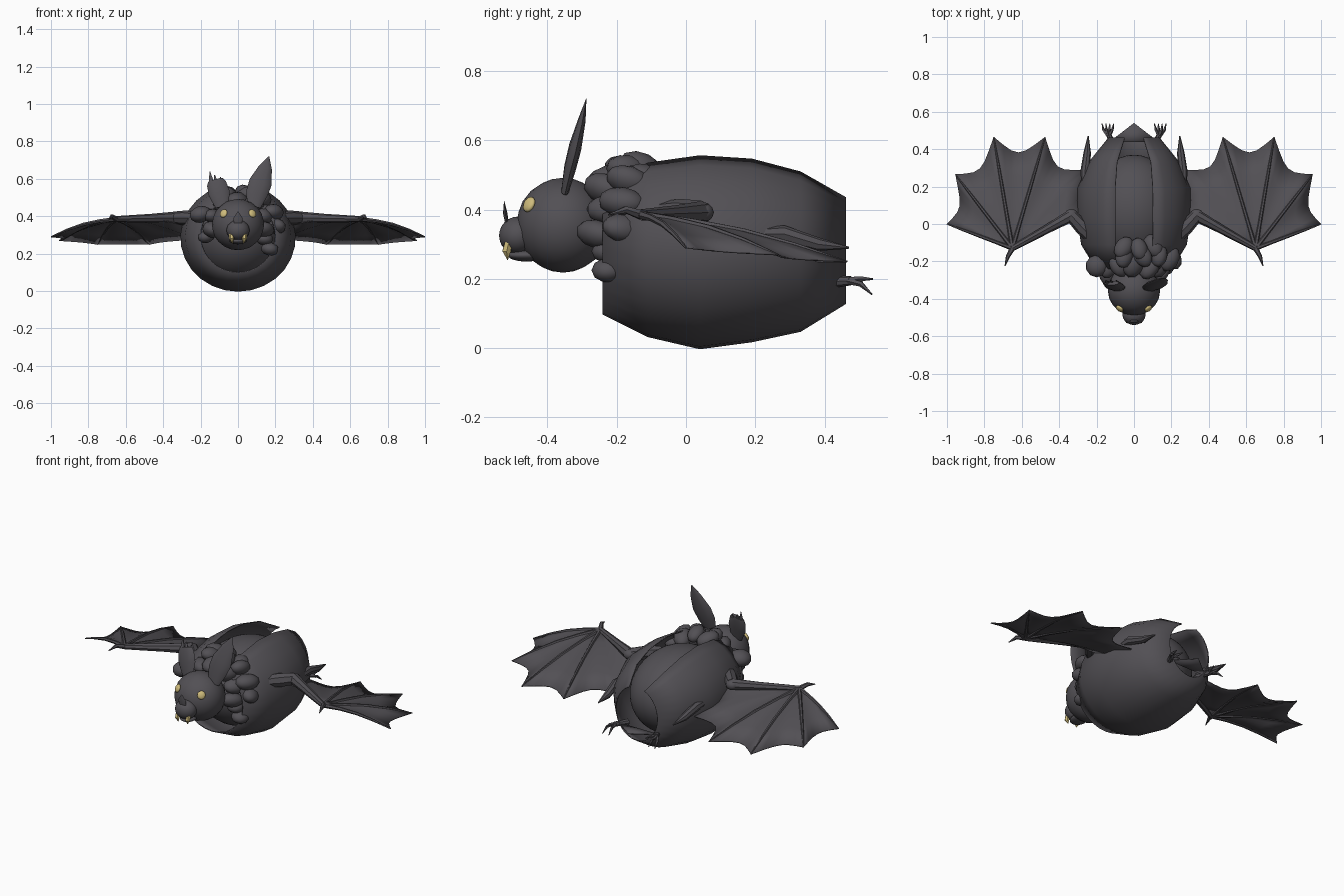
import bpy, bmesh, math, random
from mathutils import Vector

random.seed(4)
if "Cube" in bpy.data.objects:
    bpy.data.objects.remove(bpy.data.objects["Cube"])


def material(name, colour):
    mat = bpy.data.materials.new(name)
    mat.use_nodes = True
    mat.diffuse_color = (*colour, 1)
    bsdf = mat.node_tree.nodes["Principled BSDF"]
    bsdf.inputs["Base Color"].default_value = (*colour, 1)
    return mat


HIDE = material("charcoal hide", (.085, .08, .09))
CREAM = material("pale yellow", (.62, .5, .2))


def finish(bm, name, mat=HIDE, angle=40):
    bmesh.ops.recalc_face_normals(bm, faces=bm.faces)
    mesh = bpy.data.meshes.new(name)
    bm.to_mesh(mesh)
    bm.free()
    mesh.materials.append(mat)
    obj = bpy.data.objects.new(name, mesh)
    bpy.context.collection.objects.link(obj)
    bpy.ops.object.select_all(action="DESELECT")
    bpy.context.view_layer.objects.active = obj
    obj.select_set(True)
    bpy.ops.object.shade_smooth_by_angle(angle=math.radians(angle))
    return obj


def thicken(obj, amount):
    mod = obj.modifiers.new("thickness", "SOLIDIFY")
    mod.thickness = amount
    mod.offset = 0


def blob(name, centre, size, mat=HIDE, detail=3, turn=(0, 0, 0)):
    bm = bmesh.new()
    bmesh.ops.create_icosphere(bm, subdivisions=detail, radius=1)
    obj = finish(bm, name, mat)
    obj.location, obj.scale, obj.rotation_euler = centre, size, turn
    return obj


def limb(name, points, radii, flat=1, sides=8, mat=HIDE):
    """Tapered tube through the points, optionally flattened."""
    pts = [Vector(p) for p in points]
    span = (pts[-1] - pts[0]).normalized()
    ref = Vector((0, 0, 1)) if abs(span.z) < .8 else Vector((0, 1, 0))
    bm = bmesh.new()
    rings = []
    for i, (p, r) in enumerate(zip(pts, radii)):
        along = (pts[min(i + 1, len(pts) - 1)] - pts[max(i - 1, 0)]).normalized()
        u = along.cross(ref).normalized()
        v = along.cross(u)
        ring = []
        for k in range(sides):
            a = math.tau * k / sides
            ring.append(bm.verts.new(p + r * (u * math.cos(a) + v * flat * math.sin(a))))
        rings.append(ring)
    for a, b in zip(rings, rings[1:]):
        for k in range(sides):
            n = (k + 1) % sides
            bm.faces.new((a[k], a[n], b[n], b[k]))
    bm.faces.new(rings[0])
    bm.faces.new(rings[-1])
    return finish(bm, name, mat)


# Outer body shell, open at both ends and slit along the back
def body_shell():
    # y, half width, bottom, top, half width of the slit
    sections = [(-.24, .2, .1, .49, .09), (-.11, .28, .035, .55, .1), (.04, .305, 0, .57, .1),
                (.19, .3, .02, .56, .1), (.33, .24, .05, .525, .09), (.46, .135, .13, .445, .05)]
    bm = bmesh.new()
    rows, count = [], 24
    for y, width, low, high, gap in sections:
        start = math.asin(gap / width)
        row = []
        for k in range(count + 1):
            a = start + (math.tau - 2 * start) * k / count
            z = (low + high) / 2 + (high - low) / 2 * math.cos(a)
            row.append(bm.verts.new((width * math.sin(a), y, z)))
        rows.append(row)
    for a, b in zip(rows, rows[1:]):
        for k in range(count):
            bm.faces.new((a[k], a[k + 1], b[k + 1], b[k]))
    thicken(finish(bm, "body_shell"), .006)


body_shell()
blob("inner_body", (0, .07, .285), (.24, .3, .24), detail=4)

# Tail membrane
bm = bmesh.new()
bm.faces.new([bm.verts.new(p) for p in [(-.13, .44, .19), (.13, .44, .19), (0, .54, .2)]])
thicken(finish(bm, "tail_membrane"), .006)

# Head, muzzle and nose
blob("head", (0, -.355, .355), (.14, .135, .137))
blob("muzzle", (0, -.485, .325), (.062, .055, .055))
blob("lower_jaw", (0, -.46, .268), (.045, .055, .018))
limb("nose_leaf", [(0, -.515, .35), (0, -.522, .39), (0, -.525, .425)], [.02, .025, .002], flat=.25)

# Fur collar: chunky overlapping tufts, thicker on the left
def fur_row(y, rx, rz, first, last, count):
    for k in range(count):
        a = math.radians(first + (last - first) * k / (count - 1))
        x, z = rx * math.cos(a), .36 + rz * math.sin(a)
        s = random.uniform(.9, 1.2)
        blob("fur_tuft", (x, y + random.uniform(-.015, .015) + .02 * math.sin(a), z),
             (.05 * s, .068 * s, .042 * s), detail=2,
             turn=(random.uniform(-.4, .1), random.uniform(-.6, .6), random.uniform(-.6, .6)))


fur_row(-.24, .145, .12, -15, 195, 7)
fur_row(-.19, .205, .16, -5, 105, 5)
fur_row(-.14, .16, .17, 50, 110, 3)
for x, z, size in [(.17, .225, .048), (.14, .28, .048), (-.17, .29, .045), (-.2, .41, .06)]:
    blob("side_tuft", (x, -.225, z), (size, size, size * .75), detail=2, turn=(0, x, 0))

# Ears: one whole, one torn
limb("left_ear", [(.085, -.35, .45), (.1, -.335, .52), (.12, -.32, .58), (.147, -.3, .66), (.165, -.288, .72)],
     [.036, .058, .061, .036, .002], flat=.3, sides=10)
limb("right_ear", [(-.085, -.35, .45), (-.1, -.335, .52), (-.115, -.32, .575), (-.12, -.315, .595)],
     [.035, .057, .052, .04], flat=.3, sides=10)
for x, top in [(-.15, .64), (-.125, .62), (-.095, .61)]:
    limb("torn_ear_point", [(x + .01, -.318, .57), (x, -.3, top)], [.018, .002], flat=.4, sides=5)


def wing(s, side):
    def at(x, y, z):
        return Vector((s * x, y, z))

    shoulder, elbow, wrist = at(.22, -.08, .39), at(.335, .045, .392), at(.65, -.13, .385)
    tips = [at(1, 0, .29), at(.955, .265, .27), at(.75, .465, .25), at(.475, .465, .25)]
    root = at(.26, .29, .275)
    # Arm and thumb
    limb(side + "_upper_arm", [shoulder, (shoulder + elbow) / 2, elbow], [.032, .04, .034])
    blob(side + "_elbow", elbow, (.038, .036, .031), detail=2)
    limb(side + "_forearm", [elbow, elbow.lerp(wrist, .4), wrist], [.033, .024, .016])
    limb(side + "_thumb", [wrist, at(.675, -.175, .4), at(.69, -.225, .385)], [.015, .011, .002], sides=6)

    # Finger bones
    def bowed(end, t):
        return wrist.lerp(end, t) + Vector((0, 0, .02 * math.sin(math.pi * t)))
    for tip in tips:
        limb(side + "_finger", [bowed(tip, t / 4) for t in range(5)],
             [.013, .01, .009, .007, .003], sides=6)
    # Scalloped membrane, fanned out from the wrist
    edge, steps = [], 6
    ends = tips + [root]
    for a, b in zip(ends, ends[1:]):
        for k in range(steps):
            straight = a.lerp(b, k / steps)
            point = straight.lerp(wrist, .14 * math.sin(math.pi * k / steps))
            point.z = straight.z
            edge.append(point)
    edge += [root, at(.28, .14, .3), at(.285, .04, .35), elbow]
    bm = bmesh.new()
    hub, rows = bm.verts.new(wrist), []
    for p in edge:
        rows.append([bm.verts.new(bowed(p, t / 4)) for t in range(1, 5)])
    for a, b in zip(rows, rows[1:]):
        bm.faces.new((hub, a[0], b[0]))
        for k in range(3):
            bm.faces.new((a[k], a[k + 1], b[k + 1], b[k]))
    thicken(finish(bm, side + "_wing_membrane"), .005)


for s, side in [(1, "left"), (-1, "right")]:
    wing(s, side)
    # Eye and fangs
    blob(side + "_eye", (s * .077, -.453, .415), (.023, .012, .024), CREAM, 2, turn=(-.4, 0, s * .65))
    limb(side + "_fang", [(s * .035, -.512, .305), (s * .034, -.518, .28), (s * .03, -.515, .255)],
         [.012, .014, .001], sides=6, mat=CREAM)
    # Hind leg lying along the flank
    limb(side + "_leg", [(s * .265, .19, .33), (s * .262, .28, .33), (s * .25, .38, .3), (s * .245, .47, .29)],
         [.015, .025, .02, .003])
    # Foot with toes
    limb(side + "_foot", [(s * .1, .4, .19), (s * .135, .475, .195)], [.018, .014])
    for toe in range(4):
        spread = (toe - 1.5) * .016
        x = s * (.14 + spread)
        drop = .045 * (toe % 2)
        limb(side + "_toe", [(s * .135, .465, .195), (x, .505, .2 - drop / 3), (x + s * spread * .3, .537, .2 - drop)],
             [.01, .008, .002], sides=5)
